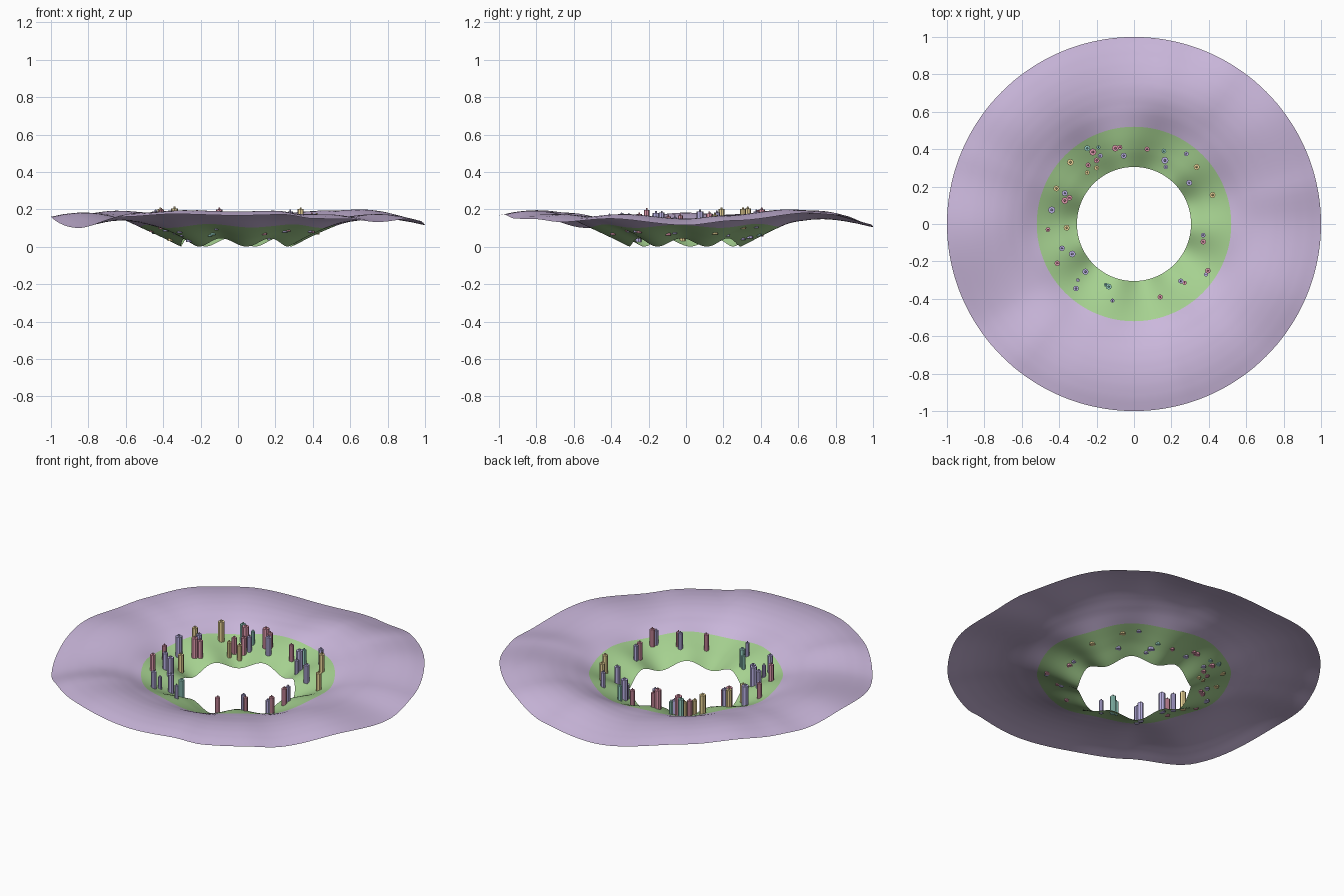
import bpy, bmesh, math

if "Cube" in bpy.data.objects:
    bpy.data.objects.remove(bpy.data.objects["Cube"])

R_IN, R_EDGE, R_OUT = 0.305, 0.52, 1.0


def material(name, rgb):
    m = bpy.data.materials.new(name)
    m.diffuse_color = (*rgb, 1)
    m.use_nodes = True
    m.node_tree.nodes["Principled BSDF"].inputs["Base Color"].default_value = m.diffuse_color
    return m


def smoothstep(a, b, v):
    t = min(1, max(0, (v - a) / (b - a)))
    return t * t * (3 - 2 * t)


def blend(points, v):
    for (a, za), (b, zb) in zip(points, points[1:]):
        if v <= b:
            return za + (zb - za) * smoothstep(a, b, v)
    return points[-1][1]


# Height of the outer rim around the circle (degrees, z)
RIM = [(0, .115), (15, .14), (40, .18), (55, .17), (75, .12), (95, .105),
       (125, .16), (140, .172), (155, .155), (165, .145), (180, .16), (212, .10),
       (232, .16), (250, .175), (270, .167), (284, .172), (294, .15),
       (306, .148), (318, .132), (336, .15), (360, .115)]
# Mean bowl profile (radius, z)
BOWL = [(.305, .029), (.35, .046), (.4, .066), (.46, .089), (.52, .110), (.6, .139),
        (.68, .159), (.74, .168), (.80, .171), (.86, .169), (.93, .160), (1.0, .145)]


def bowl(r):
    for (a, za), (b, zb) in zip(BOWL, BOWL[1:]):
        if r <= b:
            return za + (zb - za) * (r - a) / (b - a)
    return BOWL[-1][1]


def height(x, y):
    r, a = math.hypot(x, y), math.atan2(y, x)
    rim = blend(RIM, math.degrees(a) % 360) - 0.145
    ripple = -0.022 * math.cos(7 * (a + math.radians(30)))
    hill = 0.028 * math.exp(-((x - .18) ** 2 + (y - .70) ** 2) / .035)
    return (bowl(r) + rim * smoothstep(.42, .98, r) + hill - 0.006 * (1 - smoothstep(.3, .4, r))
            + ripple * (1 - smoothstep(.32, .68, r)))


def ring_sheet(name, r0, r1, rings, mat, segs=144):
    bm = bmesh.new()
    rows = []
    for i in range(rings + 1):
        r = r0 + (r1 - r0) * i / rings
        row = []
        for j in range(segs):
            a = math.tau * j / segs
            x, y = r * math.cos(a), r * math.sin(a)
            row.append(bm.verts.new((x, y, height(x, y))))
        rows.append(row)
    for lo, hi in zip(rows, rows[1:]):
        for j in range(segs):
            k = (j + 1) % segs
            bm.faces.new((lo[j], hi[j], hi[k], lo[k])).smooth = True
    me = bpy.data.meshes.new(name)
    bm.to_mesh(me)
    bm.free()
    me.materials.append(mat)
    ob = bpy.data.objects.new(name, me)
    bpy.context.collection.objects.link(ob)


# Wavy ground: green inner band and lilac outer band
ring_sheet("inner_grass_band", R_IN, R_EDGE, 12, material("grass", (.38, .64, .28)))
ring_sheet("outer_land_band", R_EDGE, R_OUT, 22, material("lilac_land", (.60, .48, .72)))


def prism(bm, x, y, z0, z1, r0, r1, sides=8):
    lo, hi = [], []
    for i in range(sides):
        c, s = math.cos(math.tau * i / sides), math.sin(math.tau * i / sides)
        lo.append(bm.verts.new((x + r0 * c, y + r0 * s, z0)))
        hi.append(bm.verts.new((x + r1 * c, y + r1 * s, z1)))
    for i in range(sides):
        k = (i + 1) % sides
        bm.faces.new((lo[i], lo[k], hi[k], hi[i]))
    bm.faces.new(hi)
    bm.faces.new(lo[::-1])


def towers(name, rgb, spots):
    bm = bmesh.new()
    for x, y, r in spots:
        z = height(x, y)
        top = z + 0.018 + r * 5.2
        prism(bm, x, y, z - 0.004, top, r, r)              # shaft
        prism(bm, x, y, top, top + 0.010, r * .35, r * .25)  # finial
    me = bpy.data.meshes.new(name)
    bm.to_mesh(me)
    bm.free()
    me.materials.append(material(name, rgb))
    bpy.context.collection.objects.link(bpy.data.objects.new(name, me))


# Small towers standing on the green band (x, y, radius)
towers("pink_towers", (.75, .32, .42), [
    (-.10, .405, .018), (-.075, .41, .013), (.07, .40, .014), (-.22, .385, .019),
    (-.20, .34, .015), (-.245, .315, .014), (-.37, .125, .018), (-.345, .14, .015),
    (-.46, -.03, .013), (-.41, -.21, .015), (.14, -.39, .014), (.27, -.315, .012),
    (.395, -.25, .015), (.37, -.095, .015)])
towers("violet_towers", (.50, .45, .78), [
    (-.055, .365, .016), (.165, .34, .019), (.17, .305, .012), (.28, .375, .013),
    (.295, .22, .016), (-.37, .165, .016), (-.44, .075, .019), (-.385, -.13, .015),
    (-.33, -.16, .018), (-.26, -.255, .017), (-.31, -.345, .015), (-.30, -.30, .010),
    (-.115, -.41, .011), (.25, -.305, .014), (.385, -.27, .012), (.37, -.06, .013),
    (-.18, .365, .013)])
towers("yellow_towers", (.85, .68, .32), [
    (-.34, .33, .018), (-.25, .275, .013), (-.20, .30, .013), (-.415, .19, .016),
    (-.36, -.02, .016), (.335, .305, .016), (.42, .155, .016)])
towers("teal_towers", (.32, .66, .57), [
    (-.25, .405, .016), (-.19, .41, .011), (.16, .39, .013),
    (-.135, -.335, .016), (-.15, -.325, .011)])
